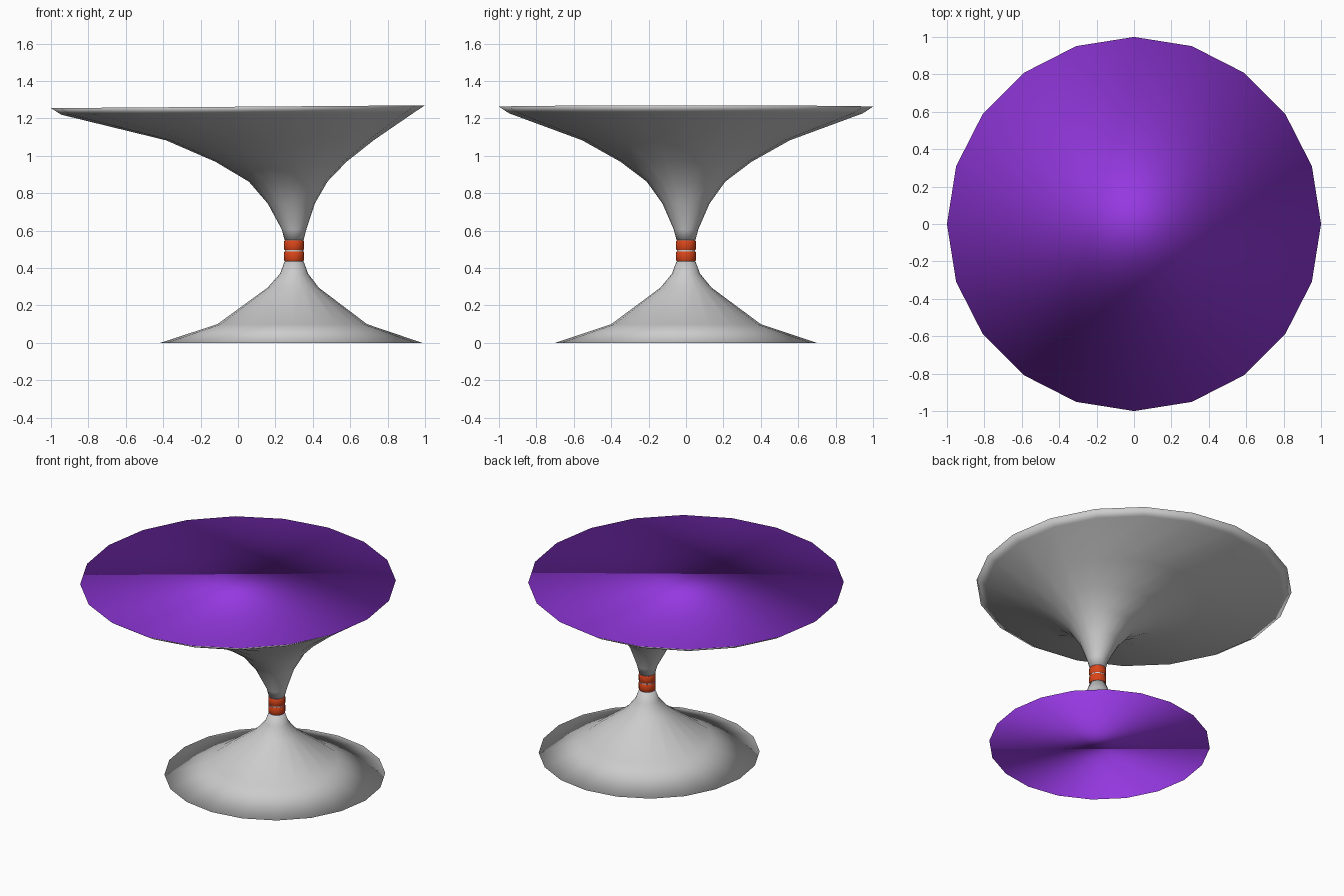
import bpy, bmesh
from math import sin, cos, tau

if "Cube" in bpy.data.objects:
    bpy.data.objects.remove(bpy.data.objects["Cube"])

SIDES = 20


def material(name, rgb):
    m = bpy.data.materials.new(name)
    m.diffuse_color = (*rgb, 1)
    m.use_nodes = True
    m.node_tree.nodes["Principled BSDF"].inputs["Base Color"].default_value = m.diffuse_color
    return m


grey = material("grey", (0.8, 0.8, 0.8))
purple = material("purple", (0.3, 0.04, 0.75))
red = material("red", (0.7, 0.06, 0.01))


def loft(name, rings, side_mat, cap_mat, sharp_angle=None):
    """Skin rings of (centre x, radius, z, tilt), bottom to top, and cap both ends."""
    bm = bmesh.new()
    loops = []
    for cx, r, z, tilt in rings:
        loop = []
        for i in range(SIDES):
            x = r * cos(tau * i / SIDES)
            y = r * sin(tau * i / SIDES)
            loop.append(bm.verts.new((cx + x, y, z + tilt * x)))
        loops.append(loop)
    for a, b in zip(loops, loops[1:]):
        for i in range(SIDES):
            j = (i + 1) % SIDES
            bm.faces.new((a[i], a[j], b[j], b[i]))
    for cap in (loops[0][::-1], loops[-1]):
        bm.faces.new(cap).material_index = 1
    for f in bm.faces:
        f.smooth = True
    me = bpy.data.meshes.new(name)
    bm.to_mesh(me)
    bm.free()
    me.materials.append(side_mat)
    me.materials.append(cap_mat)
    if sharp_angle:
        me.set_sharp_from_angle(angle=sharp_angle)
    ob = bpy.data.objects.new(name, me)
    bpy.context.collection.objects.link(ob)
    return ob


# flared foot
loft("base", [
    (0.285, 0.70, 0.0, 0), (0.29, 0.40, 0.10, 0), (0.295, 0.137, 0.295, 0),
    (0.30, 0.075, 0.37, 0), (0.30, 0.051, 0.435, 0)], grey, purple)

# off-centre flared table top, its rim tilted very slightly
loft("top", [
    (0.30, 0.051, 0.55, 0), (0.30, 0.065, 0.605, 0), (0.285, 0.126, 0.745, 0),
    (0.268, 0.21, 0.862, 0), (0.23, 0.35, 0.968, 0), (0.17, 0.555, 1.083, 0),
    (0.0, 0.945, 1.227, 0.0075), (0.0, 1.0, 1.2625, 0.0075)], grey, purple)

# neck core and its two red bands
loft("neck_core", [(0.30, 0.049, 0.43, 0), (0.30, 0.049, 0.555, 0)], grey, grey, 0.6)
for label, z0, z1 in (("lower", 0.437, 0.489), ("upper", 0.496, 0.548)):
    loft(label + "_band", [
        (0.30, 0.050, z0, 0), (0.30, 0.054, z0 + 0.006, 0),
        (0.30, 0.054, z1 - 0.006, 0), (0.30, 0.050, z1, 0)], red, purple, 0.6)
